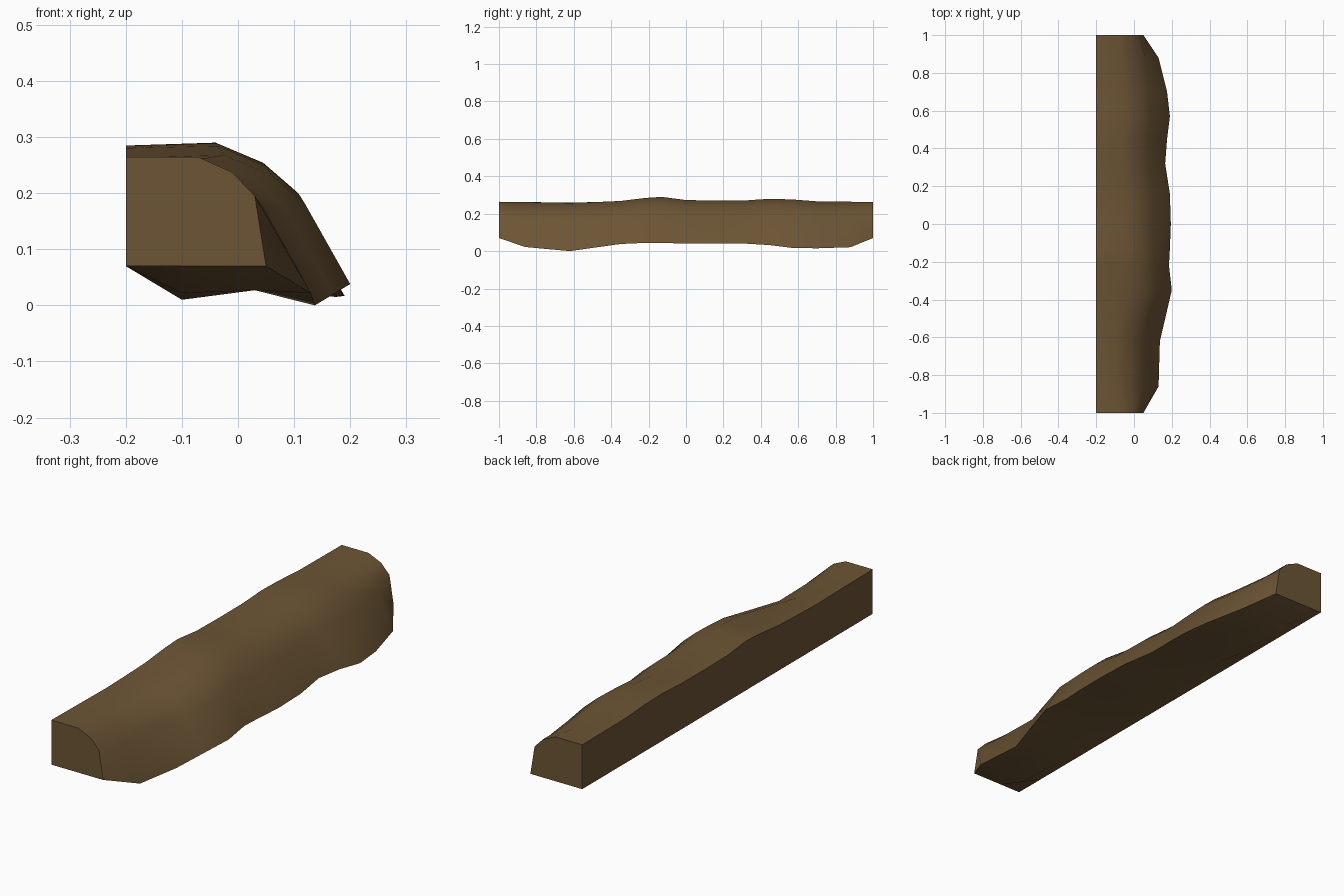
import bpy, bmesh

if "Cube" in bpy.data.objects:
    bpy.data.objects.remove(bpy.data.objects["Cube"])

# Stations along the ledge: y, shoulder x, lower lip x, top z, lip z
stations = [
    (-1.00, 0.03, 0.05, 0.264, 0.07),
    (-0.86, 0.045, 0.13, 0.262, 0.022),
    (-0.62, 0.045, 0.137, 0.258, 0.0),
    (-0.48, 0.085, 0.17, 0.262, 0.02),
    (-0.35, 0.12, 0.20, 0.268, 0.038),
    (-0.22, 0.11, 0.185, 0.284, 0.044),
    (-0.13, 0.105, 0.19, 0.29, 0.044),
    (0.00, 0.10, 0.195, 0.273, 0.04),
    (0.16, 0.10, 0.19, 0.27, 0.04),
    (0.32, 0.08, 0.165, 0.271, 0.04),
    (0.45, 0.08, 0.175, 0.280, 0.032),
    (0.57, 0.09, 0.19, 0.276, 0.017),
    (0.70, 0.08, 0.175, 0.266, 0.015),
    (0.88, 0.06, 0.13, 0.264, 0.021),
    (1.00, 0.03, 0.05, 0.263, 0.07),
]


def section(y, sx, lip, top, low):
    """Flat back and top, rounded shoulder, sloping front, sagging underside."""
    end = abs(y) > 0.99
    under = 0.07 if end else max(low, 0.01)
    mid = 0.07 if end else max(low, 0.027)
    crest = sx - 0.10 if end else sx - 0.145
    return [(-0.2, y, 0.07), (-0.2, y, 0.264 + (top - 0.264) * 0.8),
            (crest, y, top),
            (sx - 0.04 if end else sx - 0.06, y, top - 0.027 if end else top - 0.036),
            (sx, y, top - 0.069 if end else top - 0.088),
            (lip, y, low), (0.03, y, mid), (-0.1, y, under)]


# Loft the sections into one closed body
bm = bmesh.new()
rings = [[bm.verts.new(p) for p in section(*s)] for s in stations]
n = len(rings[0])
for a, b in zip(rings, rings[1:]):
    for i in range(n):
        j = (i + 1) % n
        bm.faces.new((a[i], a[j], b[j], b[i]))
bm.faces.new(rings[0])
bm.faces.new(rings[-1])
bmesh.ops.recalc_face_normals(bm, faces=bm.faces)
mesh = bpy.data.meshes.new("earth_ledge")
bm.to_mesh(mesh)
bm.free()
ledge = bpy.data.objects.new("earth_ledge", mesh)
bpy.context.collection.objects.link(ledge)

# Brown earth colour
mat = bpy.data.materials.new("brown_earth")
mat.diffuse_color = (0.15, 0.09, 0.035, 1)
mat.use_nodes = True
mat.node_tree.nodes["Principled BSDF"].inputs["Base Color"].default_value = mat.diffuse_color
mesh.materials.append(mat)

# Soft shoulder, crisp back, lip and ends
bpy.context.view_layer.objects.active = ledge
ledge.select_set(True)
bpy.ops.object.shade_smooth_by_angle(angle=0.8)
